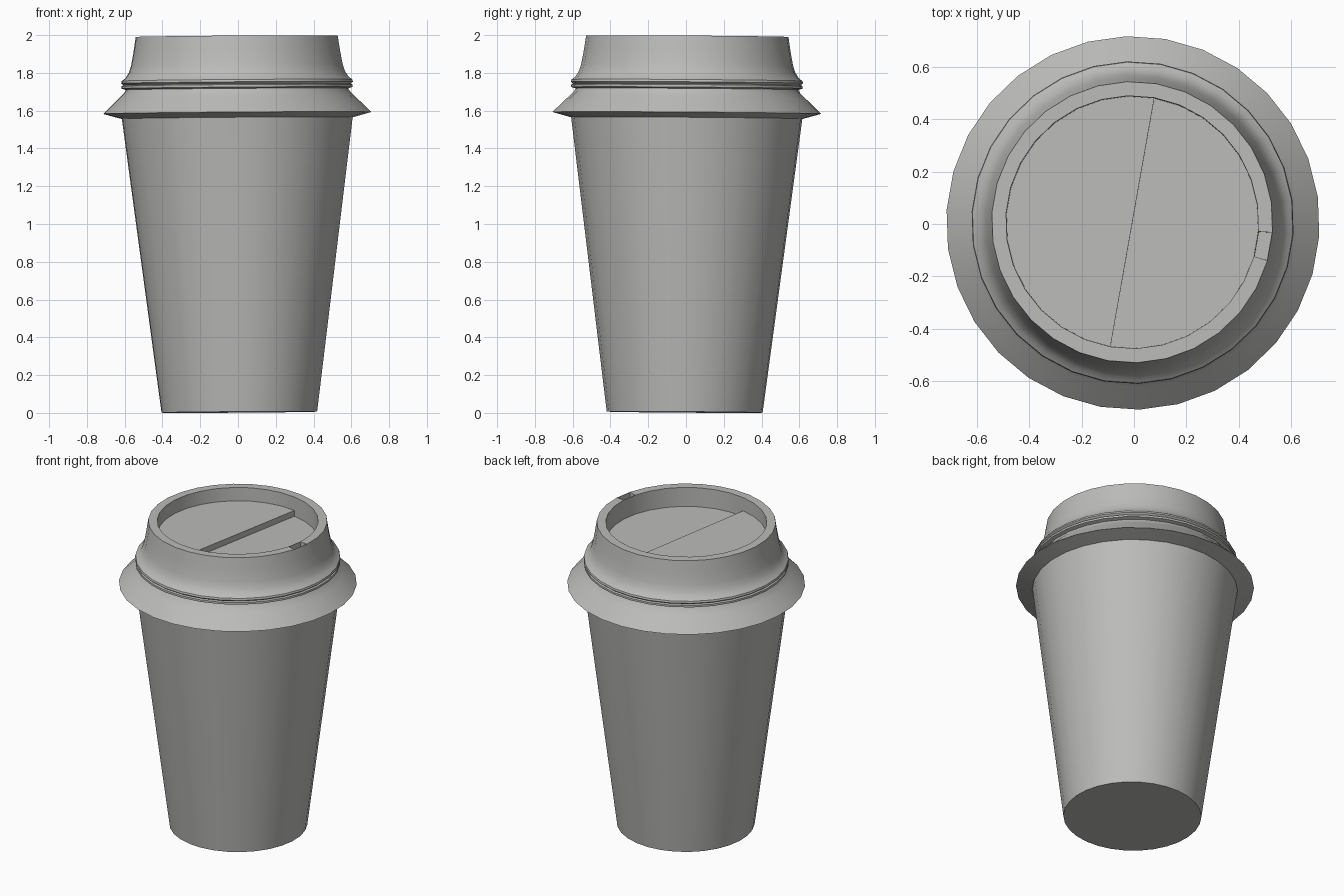
import bpy, bmesh
from math import radians, cos, sin, atan2, degrees
from mathutils import Vector

cube = bpy.data.objects.get("Cube")
if cube:
    bpy.data.objects.remove(cube, do_unlink=True)

SIDES = 30
PHASE = 8       # angle of the first vertex in degrees
TILT = 0.007    # the cup leans very slightly

grey = bpy.data.materials.new("plain grey")
grey.use_nodes = True
COLOUR = (0.5, 0.5, 0.49, 1)
grey.diffuse_color = COLOUR
grey.node_tree.nodes["Principled BSDF"].inputs["Base Color"].default_value = COLOUR


def ring(bm, radius, z, indices=range(SIDES)):
    verts = []
    for i in indices:
        a = radians(PHASE + i * 360 / SIDES)
        verts.append(bm.verts.new((radius * cos(a), radius * sin(a), z)))
    return verts


def bridge(bm, lower, upper):
    n = len(lower)
    for i in range(n):
        j = (i + 1) % n
        bm.faces.new((lower[i], lower[j], upper[j], upper[i]))


def lathe(profile, cap_start=False, cap_end=False):
    """Spin (radius, height) points, running up the outside and down the inside."""
    bm = bmesh.new()
    rings = [ring(bm, r, z) for r, z in profile]
    for lower, upper in zip(rings, rings[1:]):
        bridge(bm, lower, upper)
    if cap_start:
        bm.faces.new(rings[0][::-1])
    if cap_end:
        bm.faces.new(rings[-1])
    bm.normal_update()
    return bm


def finish(name, bm):
    mesh = bpy.data.meshes.new(name)
    bm.to_mesh(mesh)
    bm.free()
    obj = bpy.data.objects.new(name, mesh)
    bpy.context.collection.objects.link(obj)
    mesh.materials.append(grey)
    obj.rotation_euler = (-TILT, -TILT, 0)
    obj.location = (0.007, -0.007, 0.004)
    bpy.ops.object.select_all(action="DESELECT")
    obj.select_set(True)
    bpy.context.view_layer.objects.active = obj
    bpy.ops.object.shade_smooth_by_angle(angle=radians(28))
    return obj


# Tapered cup body, its top tucked inside the lid
finish("cup_body", lathe([(0.413, 0), (0.618, 1.6)], cap_start=True, cap_end=True))

# Lid: flared skirt, groove, double bead, tapering collar, rim and recess
lid = lathe([
    (0.615, 1.557), (0.712, 1.584),                              # skirt underside
    (0.665, 1.63), (0.625, 1.668), (0.598, 1.695),               # skirt
    (0.59, 1.71), (0.613, 1.717), (0.613, 1.73),                 # lower bead
    (0.603, 1.735), (0.615, 1.745), (0.612, 1.757),              # upper bead
    (0.592, 1.772), (0.573, 1.802), (0.561, 1.84),               # collar
    (0.548, 1.91), (0.536, 1.99),
    (0.482, 1.99), (0.48, 1.865),                                # rim and recess
], cap_end=True)

# Sip opening sunk into one segment of the rim
def is_sip(face):
    c = face.calc_center_median()
    return (face.normal.z > 0.9 and c.z > 1.95
            and abs(degrees(atan2(c.y, c.x)) + 10) < 4)

sip = [f for f in lid.faces if is_sip(f)]
for thickness, depth in ((0.003, 0), (0.0005, -0.035)):
    bmesh.ops.inset_individual(lid, faces=sip, thickness=thickness, depth=depth)
finish("lid", lid)

# Raised half of the recessed floor, its round edge embedded in the lid wall
bm = bmesh.new()
half = range(6, 22)
low, high = ring(bm, 0.487, 1.85, half), ring(bm, 0.487, 1.903, half)
bridge(bm, low, high)
bm.faces.new(low[::-1])
bm.faces.new(high)
finish("raised_lid_floor", bm)
